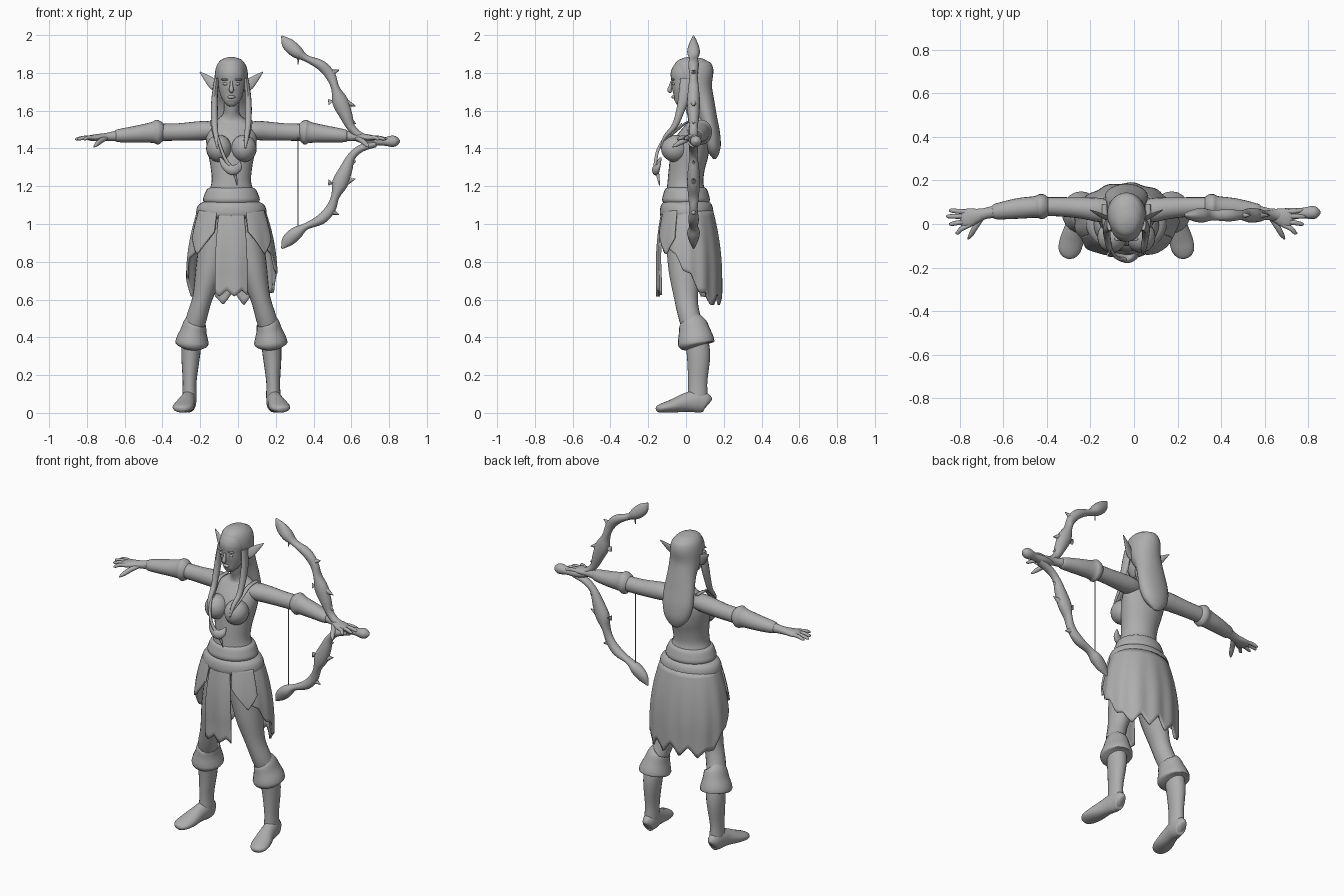
import bpy, bmesh, math
from mathutils import Vector

CX = -0.035  # centre line of the figure
mat = bpy.data.materials.new("plain_grey")
mat.diffuse_color = (0.42, 0.42, 0.42, 1)


def finish(name, bm, recalc=True):
    if recalc:
        bmesh.ops.recalc_face_normals(bm, faces=bm.faces)
    me = bpy.data.meshes.new(name)
    bm.to_mesh(me)
    bm.free()
    me.materials.append(mat)
    ob = bpy.data.objects.new(name, me)
    bpy.context.collection.objects.link(ob)
    bpy.ops.object.select_all(action='DESELECT')
    ob.select_set(True)
    bpy.context.view_layer.objects.active = ob
    bpy.ops.object.shade_smooth_by_angle(angle=math.radians(50))
    return ob


def spline(a, b, c, d, t):
    return [0.5 * (2*q + (r-p)*t + (2*p-5*q+4*r-s)*t*t + (3*q-p-3*r+s)*t**3)
            for p, q, r, s in zip(a, b, c, d)]


def loft(name, pts, side=(1, 0, 0), n=20, steps=4, cx=CX, flip=1):
    """Smooth tube through rings (x, y, z, radius along side, other radius)."""
    P = [(flip * p[0] + cx,) + tuple(p[1:]) for p in pts]
    R = []
    for i in range(len(P) - 1):
        for k in range(steps):
            R.append(spline(P[max(i-1, 0)], P[i], P[i+1], P[min(i+2, len(P)-1)], k/steps))
    R.append(P[-1])
    bm = bmesh.new()
    rings = []
    for i, r in enumerate(R):
        t = (Vector(R[min(i+1, len(R)-1)][:3]) - Vector(R[max(i-1, 0)][:3])).normalized()
        u = Vector(side)
        u = (u - t * u.dot(t)).normalized()
        v = t.cross(u)
        c = Vector(r[:3])
        ra, rb = max(r[3], .001), max(r[4], .001)
        rings.append([bm.verts.new(c + u*ra*math.cos(2*math.pi*k/n) + v*rb*math.sin(2*math.pi*k/n))
                      for k in range(n)])
    for a, b in zip(rings, rings[1:]):
        for k in range(n):
            bm.faces.new((a[k], a[(k+1) % n], b[(k+1) % n], b[k]))
    bm.faces.new(rings[0])
    bm.faces.new(rings[-1])
    return finish(name, bm)


def both(name, pts, **kw):
    loft("right_" + name, pts, flip=-1, **kw)
    loft("left_" + name, pts, flip=1, **kw)


def ball(name, c, r):
    bm = bmesh.new()
    bmesh.ops.create_uvsphere(bm, u_segments=20, v_segments=12, radius=1)
    for v in bm.verts:
        v.co = Vector((c[0] + CX + v.co.x*r[0], c[1] + v.co.y*r[1], c[2] + v.co.z*r[2]))
    finish(name, bm)


def cloth(name, a0, a1, bottom, cols, grow=0.0, shift=0.0):
    """Hanging cloth around the hips; angle 0 faces front, bottom(a) is the hem."""
    bm = bmesh.new()
    grid = []
    for i in range(cols + 1):
        a = a0 + (a1 - a0) * i / cols
        col = []
        for j in range(17):
            z = 1.07 + (bottom(a) - 1.07) * j / 16
            d = 1.07 - z
            s = min(d / 0.35, 1)
            fold = 0.004 * math.sin(a * 13) * s
            rx = .175 + .06 * s * (2 - s) + grow + fold
            ry = .128 + .045 * s * (2 - s) + grow + fold
            col.append(bm.verts.new((CX + rx*math.sin(a), .01 + shift*s - ry*math.cos(a), z)))
        grid.append(col)
    for a, b in zip(grid, grid[1:]):
        for j in range(16):
            bm.faces.new((a[j], a[j+1], b[j+1], b[j]))
    ob = finish(name, bm)
    m = ob.modifiers.new("thickness", 'SOLIDIFY')
    m.thickness = 0.012
    m.offset = 0


def saw(a, k):
    return abs((a * k) % 2 - 1)


# Torso, neck and bust
loft("torso", [(0, 0, 1.03, .15, .115), (0, 0, 1.09, .155, .115), (0, 0, 1.15, .13, .107),
               (0, -.003, 1.22, .105, .095), (0, .005, 1.30, .11, .095), (0, .02, 1.38, .125, .10),
               (0, .04, 1.45, .135, .088), (0, .055, 1.51, .13, .062), (0, .058, 1.545, .085, .05),
               (0, .05, 1.58, .045, .043), (0, .035, 1.63, .04, .042), (0, .02, 1.70, .04, .04)], n=28)
for s in (-1, 1):
    ball("breast", (s*.066, -.058, 1.40), (.068, .074, .072))
both("top_strap", [(.075, -.118, 1.44, .014, .006), (.09, -.055, 1.49, .014, .006),
                   (.10, .01, 1.54, .012, .006), (.10, .09, 1.545, .012, .006)])

# Head and face
loft("head", [(0, -.048, 1.632, .012, .01), (0, -.04, 1.64, .03, .028), (0, -.024, 1.665, .05, .048),
              (0, -.01, 1.70, .063, .067), (0, .0, 1.75, .071, .079), (0, .005, 1.80, .074, .085),
              (0, .01, 1.85, .055, .06), (0, .01, 1.87, .01, .01)], n=28)
loft("nose", [(0, -.076, 1.755, .006, .006), (0, -.082, 1.73, .009, .009),
              (0, -.087, 1.708, .013, .012), (0, -.077, 1.697, .006, .006)], n=12)
ball("lips", (0, -.066, 1.672), (.021, .011, .009))
for s in (-1, 1):
    ball("eye", (s*.03, -.066, 1.742), (.017, .008, .008))
    ball("brow", (s*.032, -.069, 1.765), (.024, .009, .006))
both("ear", [(.062, .02, 1.71, .012, .016), (.09, .028, 1.735, .009, .028),
             (.125, .045, 1.768, .007, .02), (.167, .065, 1.805, .002, .002)], side=(0, 1, 0), n=12)

# Hair: cap flowing into the long fall, plus front locks
loft("hair", [(0, .03, 1.884, .01, .015), (0, .03, 1.872, .05, .065), (0, .032, 1.84, .077, .098),
              (0, .043, 1.79, .088, .105), (0, .062, 1.72, .088, .08), (0, .09, 1.65, .088, .06),
              (0, .115, 1.56, .097, .05), (0, .13, 1.48, .098, .05), (0, .143, 1.41, .08, .042),
              (0, .15, 1.37, .05, .025), (0, .15, 1.345, .015, .008)], n=28)
both("front_lock", [(.078, 0, 1.77, .012, .03), (.088, -.01, 1.68, .016, .03), (.09, -.03, 1.6, .018, .022),
                    (.088, -.06, 1.52, .016, .016), (.08, -.112, 1.46, .012, .01),
                    (.074, -.135, 1.40, .004, .004)], n=12)

# Arms, bracers and hands
both("arm", [(.07, .058, 1.495, .05, .04), (.13, .065, 1.495, .055, .05), (.19, .072, 1.492, .05, .05),
             (.28, .078, 1.487, .045, .046), (.38, .08, 1.485, .043, .045), (.46, .075, 1.48, .043, .043),
             (.55, .065, 1.472, .036, .036), (.63, .052, 1.464, .026, .025), (.67, .043, 1.46, .028, .021),
             (.72, .03, 1.457, .042, .018), (.75, .022, 1.455, .04, .014), (.765, .02, 1.454, .02, .006)],
     side=(0, 1, 0))
both("bracer_cuff", [(.36, .08, 1.487, .042, .043), (.375, .08, 1.487, .054, .058),
                     (.395, .08, 1.486, .058, .066), (.42, .078, 1.484, .05, .055),
                     (.50, .071, 1.476, .047, .045), (.60, .057, 1.467, .036, .034),
                     (.615, .055, 1.466, .024, .024)], side=(0, 1, 0))
for i, (y0, x1, y1) in enumerate([(.055, .815, .062), (.035, .828, .035), (.012, .815, .0), (-.004, .785, -.04)]):
    xm, ym = (.73 + x1) / 2, (y0 + y1) / 2
    both("finger_%d" % (i + 1), [(.72, y0, 1.456, .011, .011), (xm, ym, 1.457, .011, .011),
                                 (x1 - .01, y1, 1.45, .009, .008), (x1, y1, 1.448, .003, .003)],
         side=(0, 1, 0), n=10)
both("thumb", [(.665, .03, 1.455, .012, .014), (.695, -.015, 1.438, .014, .014),
               (.715, -.05, 1.42, .011, .011), (.728, -.07, 1.408, .003, .003)], side=(0, 0, 1), n=10)

# Rolled belt
loft("upper_belt", [(0, 0, 1.195, .105, .092), (0, 0, 1.185, .128, .11), (0, 0, 1.155, .143, .121),
                    (0, 0, 1.125, .15, .126), (0, 0, 1.10, .13, .11)], n=32)
loft("lower_belt", [(0, .003, 1.125, .13, .11), (0, .003, 1.105, .17, .132), (0, .003, 1.075, .185, .141),
                    (0, .003, 1.045, .182, .139), (0, .003, 1.025, .15, .12)], n=32)


# Ragged skirt, short side petals and the front flap
def skirt_hem(a):
    f = abs(a - math.pi) / math.pi           # 0 at the back, 1 at the front
    base = .57 + .30 * max(f - .3, 0) / .4
    return min(base, .95) + .075 * saw(a + .24, 4.2) * (1 - f)


cloth("skirt", .62, 2*math.pi - .62, skirt_hem, 120)
for s, side in ((-1, "right"), (1, "left")):
    cloth(side + "_petal", s*.42, s*1.15, lambda a: .84 + .28 * abs(abs(a) - .85), 20, grow=.01)
cloth("front_flap", -.36, .36, lambda a: .615 + .035 * saw(a + .1, 6), 24, grow=.006, shift=.02)

# Legs, boots and boot cuffs
both("leg", [(.075, 0, 1.06, .075, .105), (.085, 0, .92, .085, .105), (.115, -.005, .76, .075, .088),
             (.153, 0, .61, .053, .063), (.182, .018, .51, .054, .058), (.205, .048, .42, .053, .06),
             (.215, .066, .31, .05, .062), (.221, .062, .17, .037, .051), (.222, .062, .09, .038, .052),
             (.223, .06, .04, .035, .05)])
both("foot", [(.221, .117, .045, .015, .03), (.222, .105, .052, .032, .05), (.225, .06, .062, .04, .06),
              (.235, 0, .055, .043, .05), (.25, -.07, .037, .054, .036), (.262, -.12, .027, .051, .026),
              (.268, -.148, .02, .033, .018), (.27, -.157, .017, .01, .008)])
both("boot_cuff", [(.19, .034, .482, .05, .055), (.193, .036, .475, .06, .072), (.2, .044, .435, .069, .083),
                   (.207, .052, .385, .086, .096), (.209, .055, .36, .084, .092), (.21, .058, .348, .05, .06)])

# Necklace cord and pendant
loft("necklace", [(-.085, -.02, 1.53, .006, .006), (-.075, -.1, 1.47, .007, .007),
                  (-.055, -.145, 1.40, .008, .008), (-.03, -.16, 1.34, .009, .009),
                  (0, -.162, 1.30, .01, .01)], n=10)
loft("pendant", [(-.06, -.135, 1.35, .006, .006), (-.035, -.15, 1.31, .016, .02), (.005, -.16, 1.285, .02, .028),
                 (.035, -.15, 1.30, .014, .022), (.045, -.135, 1.33, .004, .004)], side=(0, 1, 0), n=14)
loft("pendant_drop", [(.01, -.155, 1.28, .012, .012), (.022, -.148, 1.25, .008, .008),
                      (.03, -.14, 1.205, .003, .003)], n=10)

# Bow: mirrored limbs, thorns, grip and string
LIMB = [(.232, 1.995, .004, .004), (.262, 1.955, .022, .032), (.31, 1.912, .034, .034), (.36, 1.878, .024, .018),
        (.44, 1.84, .028, .027), (.49, 1.785, .022, .027), (.515, 1.72, .028, .022), (.54, 1.65, .034, .042),
        (.572, 1.575, .03, .034), (.60, 1.51, .022, .022), (.65, 1.465, .024, .02), (.73, 1.44, .026, .018)]
THORNS = [(.58, 1.64, .622, 1.625), (.50, 1.80, .535, 1.815), (.51, 1.64, .478, 1.66), (.595, 1.55, .625, 1.53)]
for part, f in (("upper", lambda z: z), ("lower", lambda z: 2.865 - z)):
    loft(part + "_bow_limb", [(x, .04, f(z), a, b) for x, z, a, b in LIMB], side=(0, 1, 0), cx=0)
    for x0, z0, x1, z1 in THORNS:
        loft(part + "_bow_thorn", [(x0 * .8 + x1 * .2 - .01, .04, f(z0), .016, .018),
                                   (x1, .04, f(z1), .002, .002)], side=(0, 1, 0), n=8, cx=0)
loft("bow_grip", [(.62, .042, 1.455, .015, .015), (.70, .045, 1.44, .028, .024), (.77, .05, 1.437, .024, .022),
                  (.815, .052, 1.438, .03, .03), (.84, .053, 1.438, .025, .024), (.857, .053, 1.438, .006, .006)],
     side=(0, 1, 0), cx=0)
loft("bow_string", [(.318, .04, .985, .003, .003), (.318, .04, 1.46, .003, .003)], n=6, cx=0)
loft("string_stub", [(.318, .04, 1.90, .006, .006), (.318, .04, 1.845, .003, .003)], n=6, cx=0)
